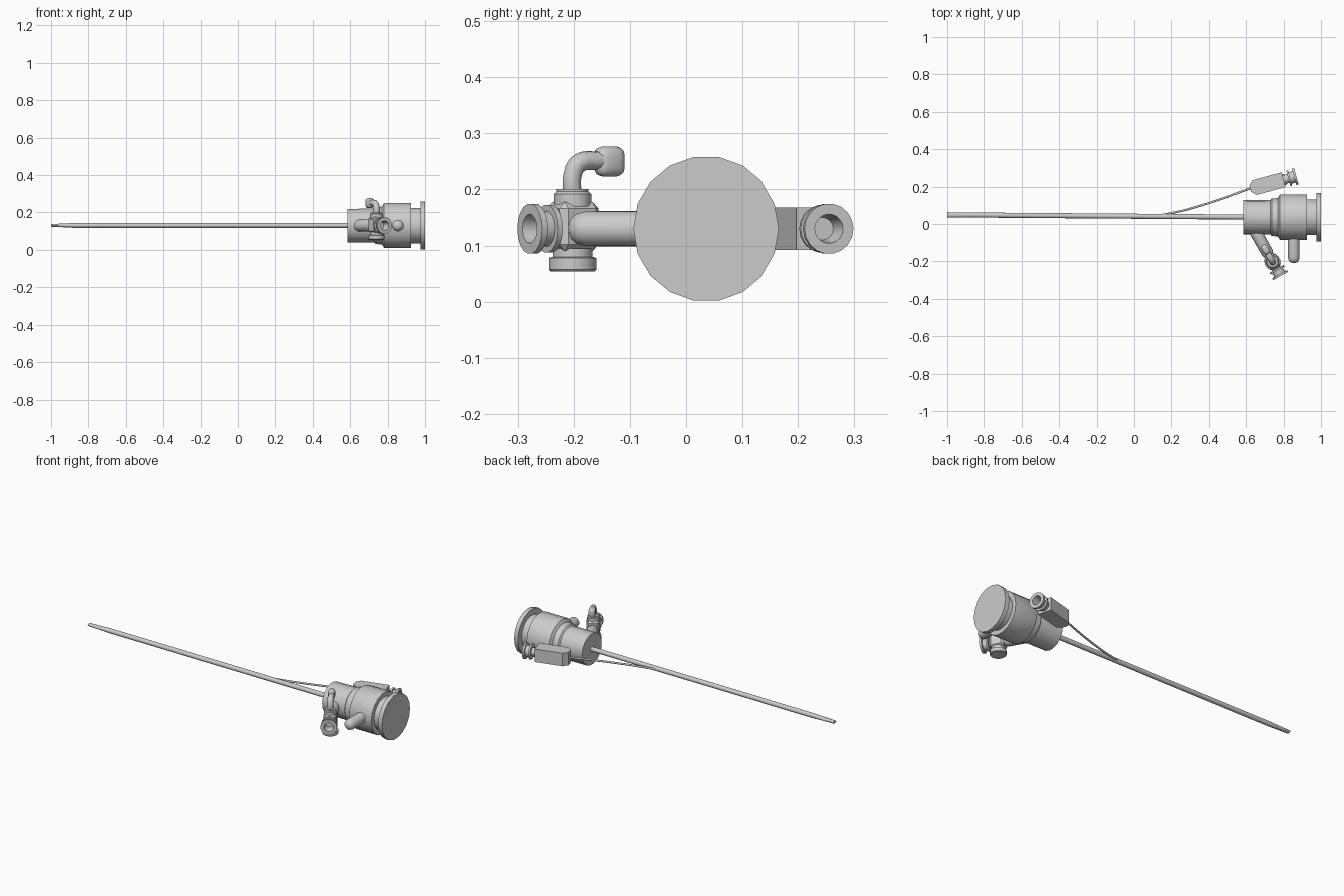
import bpy, bmesh, math
from mathutils import Vector, Matrix

if "Cube" in bpy.data.objects:
    bpy.data.objects.remove(bpy.data.objects["Cube"])


def finish(name, bm, mat=Matrix(), smooth=True):
    bmesh.ops.remove_doubles(bm, verts=bm.verts, dist=1e-5)
    bmesh.ops.recalc_face_normals(bm, faces=bm.faces)
    me = bpy.data.meshes.new(name)
    bm.to_mesh(me)
    bm.free()
    ob = bpy.data.objects.new(name, me)
    bpy.context.collection.objects.link(ob)
    ob.matrix_world = mat
    if smooth:
        bpy.ops.object.select_all(action='DESELECT')
        ob.select_set(True)
        bpy.context.view_layer.objects.active = ob
        bpy.ops.object.shade_smooth_by_angle(angle=math.radians(32))
    return ob


def loft(name, rings, mat=Matrix(), n=18):
    """Rings are (t, rx, ry, cx): ellipses stacked along local z."""
    bm = bmesh.new()
    prev = None
    for i, (t, rx, ry, cx) in enumerate(rings):
        ring = [bm.verts.new((cx + rx * math.cos(a), ry * math.sin(a), t))
                for a in (2 * math.pi * k / n for k in range(n))]
        if prev:
            for k in range(n):
                j = (k + 1) % n
                bm.faces.new((prev[k], prev[j], ring[j], ring[k]))
        if i == 0 or i == len(rings) - 1:
            bm.faces.new(ring)
        prev = ring
    return finish(name, bm, mat)


def frame(origin, direction):
    q = Vector(direction).to_track_quat('Z', 'Y')
    return Matrix.Translation(origin) @ q.to_matrix().to_4x4()


def lathe(name, profile, origin, direction, n=18):
    return loft(name, [(t, r, r, 0) for t, r in profile], frame(origin, direction), n)


def tube(name, points, radius, res=3):
    cu = bpy.data.curves.new(name, 'CURVE')
    cu.dimensions = '3D'
    cu.bevel_depth = radius
    cu.bevel_resolution = res
    cu.resolution_u = 8
    cu.use_fill_caps = True
    sp = cu.splines.new('BEZIER')
    sp.bezier_points.add(len(points) - 1)
    for bp, p in zip(sp.bezier_points, points):
        bp.co = p
        bp.handle_left_type = bp.handle_right_type = 'AUTO'
    ob = bpy.data.objects.new(name, cu)
    bpy.context.collection.objects.link(ob)
    return ob


def luer(name, origin, direction, length):
    """Threaded port with two rims and an open bore."""
    L = length
    lathe(name, [(0, .03), (L - .062, .03), (L - .062, .024), (L - .044, .024), (L - .044, .043),
                 (L - .034, .043), (L - .034, .032), (L - .012, .032), (L - .012, .045),
                 (L, .045), (L, .026), (L - .045, .02)], origin, direction)


CY, CZ = .036, .13

# main hub body with stepped rings and end flange
lathe("hub_body", [(0, .091), (.145, .092), (.152, .1), (.185, .103), (.195, .12), (.2, .122),
                   (.34, .122), (.34, .096), (.39, .096)], (.585, CY, CZ), (1, 0, 0))
lathe("end_flange", [(0, .13), (.025, .13)], (.975, CY, CZ), (1, 0, 0))

# long shaft, flattened toward the tip
loft("shaft", [(0, .0135, .0135, 0), (1.46, .0135, .0135, 0), (1.5, .0135, .011, 0),
               (1.59, .014, .007, 0)], frame((.59, CY + .001, CZ + .001), (-1.59, .012, 0)), 16)

# thin side line leaving the shaft
tube("side_line", [(-.5, .049, CZ), (.1, .044, CZ), (.2, .058, CZ), (.4, .112, CZ),
                   (.64, .197, CZ)], .0055)

# wedge-nosed block on the side line
ang = math.radians(15)
D = Vector((math.cos(ang), math.sin(ang), 0))
bm = bmesh.new()
outline = [(0, -.018), (.025, -.041), (.185, -.041), (.185, .041), (.025, .041), (0, .018)]
low = [bm.verts.new((x, y, -.038)) for x, y in outline]
face = bm.faces.new(low)
top = bmesh.ops.extrude_face_region(bm, geom=[face])['geom']
bmesh.ops.translate(bm, vec=(0, 0, .076), verts=[v for v in top if isinstance(v, bmesh.types.BMVert)])
start = Vector((.622, .189, CZ))
finish("line_block", bm, Matrix.Translation(start) @ Matrix.Rotation(ang, 4, 'Z'), False)
luer("line_port", start + D * .18, D, .075)

# closed round peg on the hub side
lathe("side_peg", [(0, .031), (.17, .031), (.185, .027), (.195, .018), (.199, .006)],
      (.855, -.01, CZ), (0, -1, 0))

# slanted side arm with stopcock
A = Vector((.49, -.872, 0)).normalized()
C = Vector((.741, -.202, CZ))
lathe("side_arm", [(0, .033), (.17, .032), (.185, .027), (.24, .027)], C - A * .225, A)
luer("stopcock_port", C, A, .088)

# stopcock block and rotary parts
bm = bmesh.new()
bmesh.ops.create_cube(bm, size=1)
bmesh.ops.scale(bm, vec=(.08, .07, .088), verts=bm.verts)
bmesh.ops.bevel(bm, geom=bm.edges[:], offset=.012, segments=1, affect='EDGES')
finish("stopcock_block", bm, Matrix.Translation(C + Vector((0, 0, .004)))
       @ Matrix.Rotation(math.atan2(A.y, A.x), 4, 'Z'), False)
lathe("stopcock_cap", [(-.076, .04), (-.073, .043), (-.052, .043), (-.05, .036), (-.035, .036)],
      C, (0, 0, 1))
lathe("stopcock_collar", [(.04, .034), (.062, .034), (.066, .029), (.071, .029)], C, (0, 0, 1))

# bent handle with rounded paddle
up = Vector((0, 0, 1))
tube("handle_stem", [C + up * .06, C + up * .095, C - A * .012 + up * .116,
                     C - A * .055 + up * .122], .017)
bm = bmesh.new()
bmesh.ops.create_cube(bm, size=1)
bmesh.ops.scale(bm, vec=(.056, .036, .054), verts=bm.verts)
bmesh.ops.bevel(bm, geom=bm.edges[:], offset=.016, segments=3, affect='EDGES', profile=.5)
finish("handle_paddle", bm, Matrix.Translation(C - A * .075 + up * .12)
       @ Matrix.Rotation(math.atan2(A.y, A.x), 4, 'Z'))
